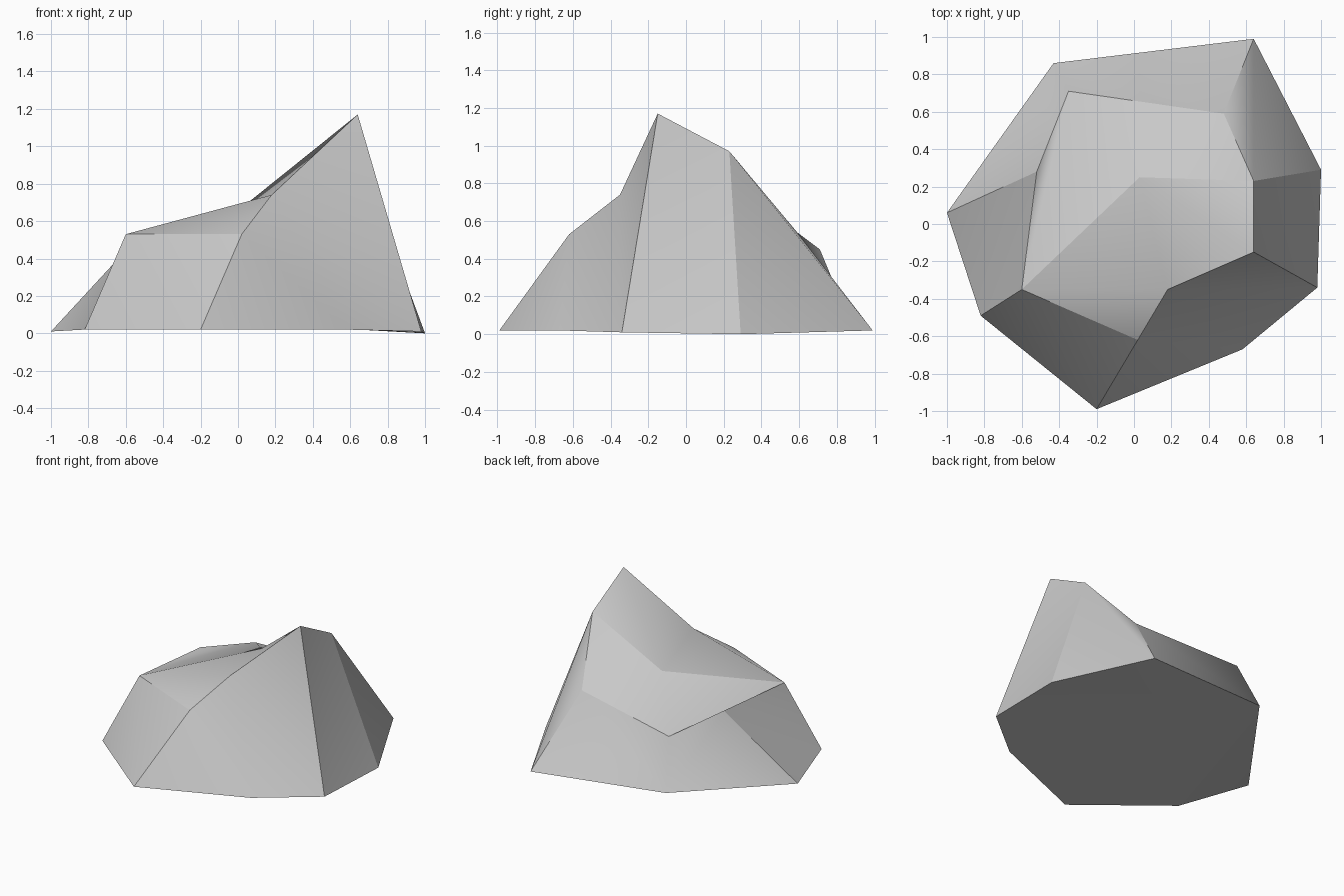
import bpy
import bmesh

cube = bpy.data.objects.get("Cube")
if cube:
    bpy.data.objects.remove(cube, do_unlink=True)

# Corner points: the ground outline, then the upper rim and the hollow
POINTS = {
    "left_base": (1.0, 0.29, 0.0),
    "left_front_base": (0.98, -0.34, 0.01),
    "front_left_base": (0.58, -0.67, 0.02),
    "front_base": (-0.2, -0.99, 0.02),
    "right_front_base": (-0.82, -0.49, 0.02),
    "right_base": (-1.0, 0.06, 0.01),
    "right_back_base": (-0.43, 0.86, 0.09),
    "left_back_base": (0.64, 0.99, 0.02),
    "peak": (0.64, -0.15, 1.17),
    "shoulder": (0.64, 0.23, 0.97),
    "left_rim": (0.48, 0.59, 0.54),
    "back_rim": (-0.35, 0.71, 0.45),
    "right_rim": (-0.52, 0.28, 0.53),
    "corner_rim": (-0.6, -0.35, 0.53),
    "front_rim": (0.02, -0.62, 0.53),
    "step": (0.18, -0.35, 0.74),
    "hollow": (0.03, 0.25, 0.68),
}

# Each facet is made of fans that spread from their first corner
FACETS = [
    # underside
    ["right_back_base left_back_base left_base left_front_base "
     "front_left_base front_base right_front_base right_base"],
    # sides
    ["left_front_base peak step front_left_base",
     "front_left_base step front_rim front_base"],
    ["front_base front_rim corner_rim right_front_base"],
    ["right_front_base corner_rim right_rim right_base"],
    ["right_back_base right_base right_rim back_rim left_rim left_back_base"],
    ["shoulder left_base left_back_base left_rim"],
    ["left_front_base left_base shoulder peak"],
    # top
    ["hollow shoulder left_rim back_rim corner_rim",
     "corner_rim back_rim right_rim"],
    ["corner_rim front_rim step hollow", "hollow step peak shoulder"],
]

bm = bmesh.new()
corners = {name: bm.verts.new(co) for name, co in POINTS.items()}
facet_of = {}
for number, fans in enumerate(FACETS):
    for fan in fans:
        first, *rest = [corners[name] for name in fan.split()]
        for a, b in zip(rest, rest[1:]):
            face = bm.faces.new((first, a, b))
            face.smooth = True
            facet_of[face] = number

# Smooth within a facet, sharp between facets
for edge in bm.edges:
    edge.smooth = len({facet_of[f] for f in edge.link_faces}) == 1
bmesh.ops.recalc_face_normals(bm, faces=bm.faces[:])

mesh = bpy.data.meshes.new("rock")
bm.to_mesh(mesh)
bm.free()

# Plain grey stone
stone = bpy.data.materials.new("grey_stone")
stone.use_nodes = True
color = (0.58, 0.58, 0.58, 1.0)
stone.diffuse_color = color
stone.node_tree.nodes["Principled BSDF"].inputs["Base Color"].default_value = color
mesh.materials.append(stone)

rock = bpy.data.objects.new("rock", mesh)
bpy.context.collection.objects.link(rock)
